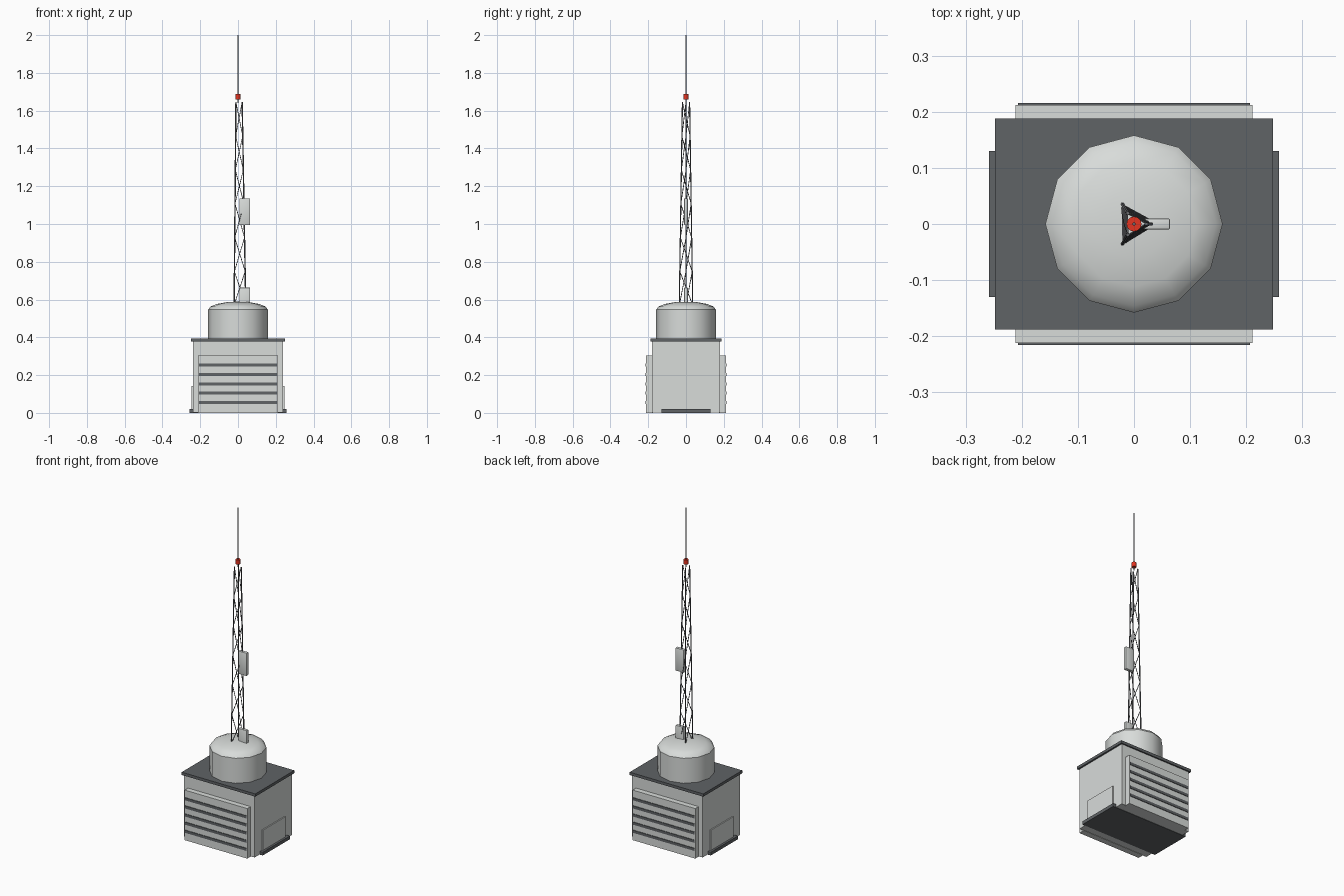
import bpy, bmesh, math
from mathutils import Vector

if "Cube" in bpy.data.objects:
    bpy.data.objects.remove(bpy.data.objects["Cube"])


def material(name, rgb):
    m = bpy.data.materials.new(name)
    m.diffuse_color = (*rgb, 1)
    m.use_nodes = True
    m.node_tree.nodes["Principled BSDF"].inputs["Base Color"].default_value = m.diffuse_color
    return m


LIGHT = material("light grey", (0.69, 0.715, 0.70))
DARK = material("dark grey", (0.115, 0.125, 0.133))
STEEL = material("mast steel", (0.14, 0.145, 0.155))
RED = material("beacon red", (0.78, 0.035, 0.015))


def finish(name, bm, mat, smooth=0):
    bmesh.ops.recalc_face_normals(bm, faces=bm.faces)
    me = bpy.data.meshes.new(name)
    bm.to_mesh(me)
    bm.free()
    me.materials.append(mat)
    ob = bpy.data.objects.new(name, me)
    bpy.context.collection.objects.link(ob)
    if smooth:
        bpy.ops.object.select_all(action='DESELECT')
        ob.select_set(True)
        bpy.context.view_layer.objects.active = ob
        bpy.ops.object.shade_smooth_by_angle(angle=math.radians(smooth))
    return ob


def box(name, lo, hi, mat, bevel=0):
    bm = bmesh.new()
    bmesh.ops.create_cube(bm, size=1)
    for v in bm.verts:
        v.co = [(a + b) / 2 + c * (b - a) for a, b, c in zip(lo, hi, v.co)]
    if bevel:
        bmesh.ops.bevel(bm, geom=bm.edges[:], offset=bevel, segments=2, profile=0.5,
                        affect='EDGES')
    return finish(name, bm, mat, 40 if bevel else 0)


def rod(bm, p, q, r, sides):
    d = q - p
    mat = d.to_track_quat('Z', 'Y').to_matrix().to_4x4()
    mat.translation = (p + q) / 2
    bmesh.ops.create_cone(bm, cap_ends=True, segments=sides, radius1=r, radius2=r,
                          depth=d.length, matrix=mat)


# Equipment cabin, base plate forming the end steps, and roof slab
box("cabin", (-0.238, -0.18, 0.002), (0.238, 0.18, 0.38), LIGHT)
box("base_plate", (-0.258, -0.13, 0), (0.258, 0.13, 0.02), DARK)
box("roof_slab", (-0.248, -0.188, 0.378), (0.248, 0.188, 0.395), DARK)

# Louvre panels front and back, hatches on both ends
for s, side in ((-1, "front"), (1, "back")):
    y0, y1 = sorted((s * 0.175, s * 0.212))
    box(side + "_louvre_panel", (-0.211, y0, 0), (0.211, y1, 0.305), LIGHT)
    y0, y1 = sorted((s * 0.208, s * 0.2155))
    for i in range(5):
        z = 0.055 + i * 0.0495
        box(f"{side}_louvre_{i}", (-0.207, y0, z - 0.008), (0.207, y1, z + 0.008), DARK)
for s, side in ((-1, "left"), (1, "right")):
    x0, x1 = sorted((s * 0.23, s * 0.245))
    box(side + "_hatch", (x0, -0.109, 0.01), (x1, 0.109, 0.143), LIGHT)

# Twelve-sided drum with a shallow domed cap
profile = [(0.158, 0.39), (0.158, 0.547)]
profile += [(0.158 * math.cos(a), 0.547 + 0.042 * math.sin(a))
            for a in (math.radians(d) for d in (22.5, 45, 67.5))]
bm = bmesh.new()
rings = [[bm.verts.new((r * math.cos(k * math.pi / 6), r * math.sin(k * math.pi / 6), z))
          for k in range(12)] for r, z in profile]
for a, b in zip(rings, rings[1:]):
    for k in range(12):
        bm.faces.new((a[k], a[(k + 1) % 12], b[(k + 1) % 12], b[k]))
tip = bm.verts.new((0, 0, 0.589))
for k in range(12):
    bm.faces.new((rings[-1][k], rings[-1][(k + 1) % 12], tip))
bm.faces.new(rings[0][::-1])
finish("domed_drum", bm, LIGHT, 35)

# Triangular lattice mast with one spiralling diagonal per bay and side
Z0, Z1, BAYS = 0.57, 1.645, 6


def node(leg, t):
    a = leg * math.tau / 3
    r = 0.041 + (0.022 - 0.041) * t
    return Vector((r * math.cos(a), r * math.sin(a), Z0 + (Z1 - Z0) * t))


bm = bmesh.new()
for leg in range(3):
    rod(bm, node(leg, 0), node(leg, 1), 0.0035, 6)
finish("mast_legs", bm, STEEL, 65)
bm = bmesh.new()
for bay in range(BAYS):
    t, u = bay / BAYS, (bay + 1) / BAYS
    for leg in range(3):
        rod(bm, node(leg, t), node(leg + 1, u), 0.002, 6)
finish("mast_bracing", bm, STEEL, 65)

# Panel antennas on the right-hand leg
for name, z in (("lower_panel_antenna", 0.523), ("upper_panel_antenna", 0.995)):
    box(name, (0.008, -0.01, z), (0.064, 0.01, z + 0.14), LIGHT, bevel=0.003)

# Warning beacon and whip aerial
bm = bmesh.new()
rod(bm, Vector((0, 0, 1.66)), Vector((0, 0, 1.688)), 0.0135, 12)
finish("warning_beacon", bm, RED, 35)
bm = bmesh.new()
rod(bm, Vector((0, 0, 1.64)), Vector((0, 0, 2.0)), 0.003, 6)
finish("whip_aerial", bm, STEEL, 65)
